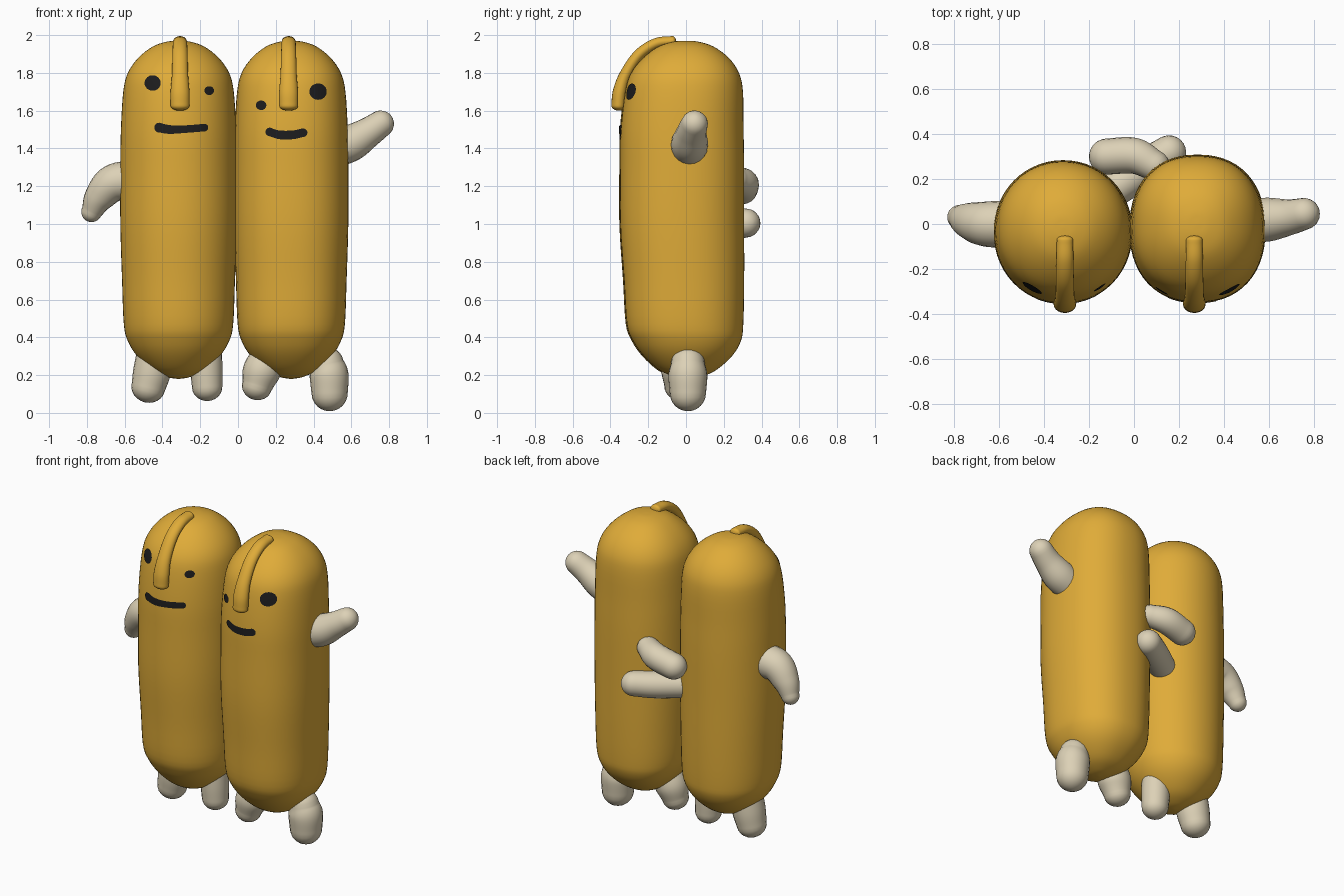
import bpy, bmesh, math
from mathutils import Vector
from mathutils.bvhtree import BVHTree

cube = bpy.data.objects.get("Cube")
if cube:
    bpy.data.objects.remove(cube, do_unlink=True)


def material(name, rgb):
    m = bpy.data.materials.new(name)
    m.use_nodes = True
    m.diffuse_color = (*rgb, 1)
    bsdf = m.node_tree.nodes["Principled BSDF"]
    bsdf.inputs["Base Color"].default_value = (*rgb, 1)
    bsdf.inputs["Roughness"].default_value = 0.7
    return m


mustard = material("mustard yellow", (0.74, 0.41, 0.04))
cream = material("cream", (0.72, 0.64, 0.47))
black = material("soft black", (0.012, 0.012, 0.013))


def smooth_path(keys, steps):
    """Catmull-Rom samples through key vectors of any size."""
    k = [Vector(p) for p in keys]
    k = [2 * k[0] - k[1]] + k + [2 * k[-1] - k[-2]]
    out = []
    for i in range(1, len(k) - 2):
        a, b, c, d = k[i - 1:i + 3]
        for s in range(steps):
            t = s / steps
            out.append(0.5 * (2 * b + (c - a) * t + (2 * a - 5 * b + 4 * c - d) * t ** 2
                              + (3 * b - a - 3 * c + d) * t ** 3))
    return out + [k[-2]]


def finish(name, bm, mat):
    mesh = bpy.data.meshes.new(name)
    bm.to_mesh(mesh)
    bm.free()
    mesh.materials.append(mat)
    mesh.shade_smooth()
    ob = bpy.data.objects.new(name, mesh)
    bpy.context.collection.objects.link(ob)
    return ob


def loft(rings):
    """Skin a list of point rings and close both ends."""
    bm = bmesh.new()
    loops = [[bm.verts.new(p) for p in ring] for ring in rings]
    n = len(loops[0])
    for a, b in zip(loops, loops[1:]):
        for i in range(n):
            j = (i + 1) % n
            bm.faces.new((a[i], a[j], b[j], b[i]))
    bm.faces.new(loops[0][::-1])
    bm.faces.new(loops[-1])
    bmesh.ops.recalc_face_normals(bm, faces=bm.faces[:])
    return bm


def tube(name, keys, mat, ref, depth=1.0, cap=1.0):
    """Round-ended tube through keys of (x, y, z, radius)."""
    path = smooth_path(keys, 8)
    mid = [(p.xyz, p[3]) for p in path]
    t0 = (mid[0][0] - mid[1][0]).normalized()
    t1 = (mid[-1][0] - mid[-2][0]).normalized()

    def dome(end, t):
        c, r = end
        angles = [math.radians(a) for a in (15, 30, 45, 60, 75, 87)]
        return [(c + t * r * cap * math.sin(a), r * math.cos(a)) for a in angles]

    start, stop = dome(mid[0], t0)[::-1], dome(mid[-1], t1)
    line = start + mid + stop
    rings = []
    for i, (c, r) in enumerate(line):
        t = (line[min(i + 1, len(line) - 1)][0] - line[max(i - 1, 0)][0]).normalized()
        u = (ref - t * ref.dot(t)).normalized()
        v = t.cross(u)
        rings.append([c + r * (u * math.cos(a) + v * depth * math.sin(a))
                      for a in (math.tau * k / 20 for k in range(20))])
    return finish(name, loft(rings), mat)


# Body silhouette: height, width scale, forward shift
PROFILE = [(0.18, 0.02, 0.03), (0.19, 0.2, 0.03), (0.225, 0.45, 0.03), (0.3, 0.71, 0.03),
           (0.38, 0.87, 0.025), (0.47, 0.94, 0.015), (0.7, 0.97, 0.01), (1.0, 1, 0),
           (1.3, 1, 0), (1.5, 0.99, 0), (1.7, 0.95, 0.01), (1.8, 0.87, 0.015),
           (1.88, 0.69, 0.02), (1.94, 0.44, 0.02), (1.965, 0.2, 0.02), (1.97, 0.02, 0.02)]


def body(name, cx, cy, rx, ry, power):
    rings = []
    for z, s, dy in smooth_path(PROFILE, 4):
        ring = []
        for k in range(56):
            a = math.tau * k / 56
            c, d = math.cos(a), math.sin(a)
            e = 2 / power
            ring.append((cx + rx * s * math.copysign(abs(c) ** e, c),
                         cy + dy + ry * s * math.copysign(abs(d) ** e, d), z))
        rings.append(ring)
    bm = loft(rings)
    tree = BVHTree.FromBMesh(bm)
    finish(name, bm, mustard)
    return tree


def plate(name, tree, keys):
    """Thin face marking: a round-ended stroke of (x, z, half height) laid on the body."""
    line = [(p[0], p[1], p[2]) for p in smooth_path(keys, 10)]
    x0, z0, r0 = line[0]
    x1, z1, r1 = line[-1]
    angles = [math.radians(a) for a in (20, 40, 60, 75, 86)]
    left = [(x0 - r0 * math.sin(a), z0, r0 * math.cos(a)) for a in angles[::-1]]
    right = [(x1 + r1 * math.sin(a), z1, r1 * math.cos(a)) for a in angles]
    bm = bmesh.new()
    columns = []
    for x, z, r in left + line + right:
        column = []
        for k in range(7):
            p = Vector((x, -1, z + r * (k / 3 - 1)))
            hit, normal, _, _ = tree.ray_cast(p, Vector((0, 1, 0)))
            column.append(bm.verts.new(hit + normal * 0.005))
        columns.append(column)
    for a, b in zip(columns, columns[1:]):
        for k in range(6):
            bm.faces.new((a[k], b[k], b[k + 1], a[k + 1]))
    finish(name, bm, black)


def eye(name, tree, x, z, r):
    plate(name, tree, [(x - 0.002, z, r), (x + 0.002, z, r)])


def nose(name, x):
    path = [(-0.07, 1.968, 0.036), (-0.16, 1.955, 0.038), (-0.25, 1.895, 0.04),
            (-0.32, 1.79, 0.043), (-0.35, 1.7, 0.05), (-0.358, 1.625, 0.05)]
    tube(name, [(x, y, z, r) for y, z, r in path], mustard, Vector((1, 0, 0)), 0.75, 0.5)


Y = Vector((0, 1, 0))

# Right figure
right = body("right_body", -0.315, -0.035, 0.308, 0.318, 2.05)
nose("right_nose", -0.307)
eye("right_figure_big_eye", right, -0.45, 1.745, 0.04)
eye("right_figure_small_eye", right, -0.155, 1.705, 0.023)
plate("right_mouth", right, [(-0.415, 1.51, 0.026), (-0.36, 1.5, 0.023),
                             (-0.28, 1.502, 0.02), (-0.18, 1.51, 0.02)])
tube("right_outer_arm", [(-0.54, 0, 1.235, 0.105), (-0.66, 0, 1.215, 0.1),
                         (-0.735, 0.015, 1.14, 0.08), (-0.775, 0.03, 1.065, 0.055)], cream, Y)
tube("right_inner_arm", [(-0.08, 0.16, 1.0, 0.08), (0.05, 0.25, 1.0, 0.082),
                         (0.155, 0.317, 1.005, 0.077)], cream, Y)
tube("right_outer_leg", [(-0.43, 0, 0.34, 0.1), (-0.455, 0, 0.22, 0.1),
                         (-0.475, 0, 0.135, 0.09)], cream, Y, cap=0.9)
tube("right_inner_leg", [(-0.17, 0, 0.32, 0.085), (-0.167, 0, 0.22, 0.085),
                         (-0.163, 0, 0.135, 0.08)], cream, Y, cap=0.9)

# Left figure
left = body("left_body", 0.282, -0.02, 0.302, 0.328, 2.25)
nose("left_nose", 0.268)
eye("left_figure_small_eye", left, 0.125, 1.628, 0.025)
eye("left_figure_big_eye", left, 0.422, 1.7, 0.043)
plate("left_mouth", left, [(0.17, 1.487, 0.023), (0.22, 1.472, 0.023),
                           (0.29, 1.472, 0.023), (0.343, 1.483, 0.023)])
tube("left_outer_arm", [(0.5, 0.015, 1.39, 0.095), (0.6, 0.02, 1.43, 0.097),
                        (0.69, 0.03, 1.485, 0.08), (0.755, 0.045, 1.53, 0.071)], cream, Y)
tube("left_inner_arm", [(0.09, 0.26, 1.235, 0.068), (0, 0.303, 1.215, 0.08),
                        (-0.12, 0.3, 1.185, 0.08)], cream, Y)
tube("left_outer_leg", [(0.47, 0.01, 0.26, 0.09), (0.482, 0.01, 0.2, 0.103),
                        (0.485, 0.01, 0.105, 0.096)], cream, Y)
tube("left_inner_leg", [(0.17, -0.02, 0.31, 0.09), (0.125, -0.03, 0.22, 0.1),
                        (0.1, -0.035, 0.14, 0.08)], cream, Y, cap=0.9)
